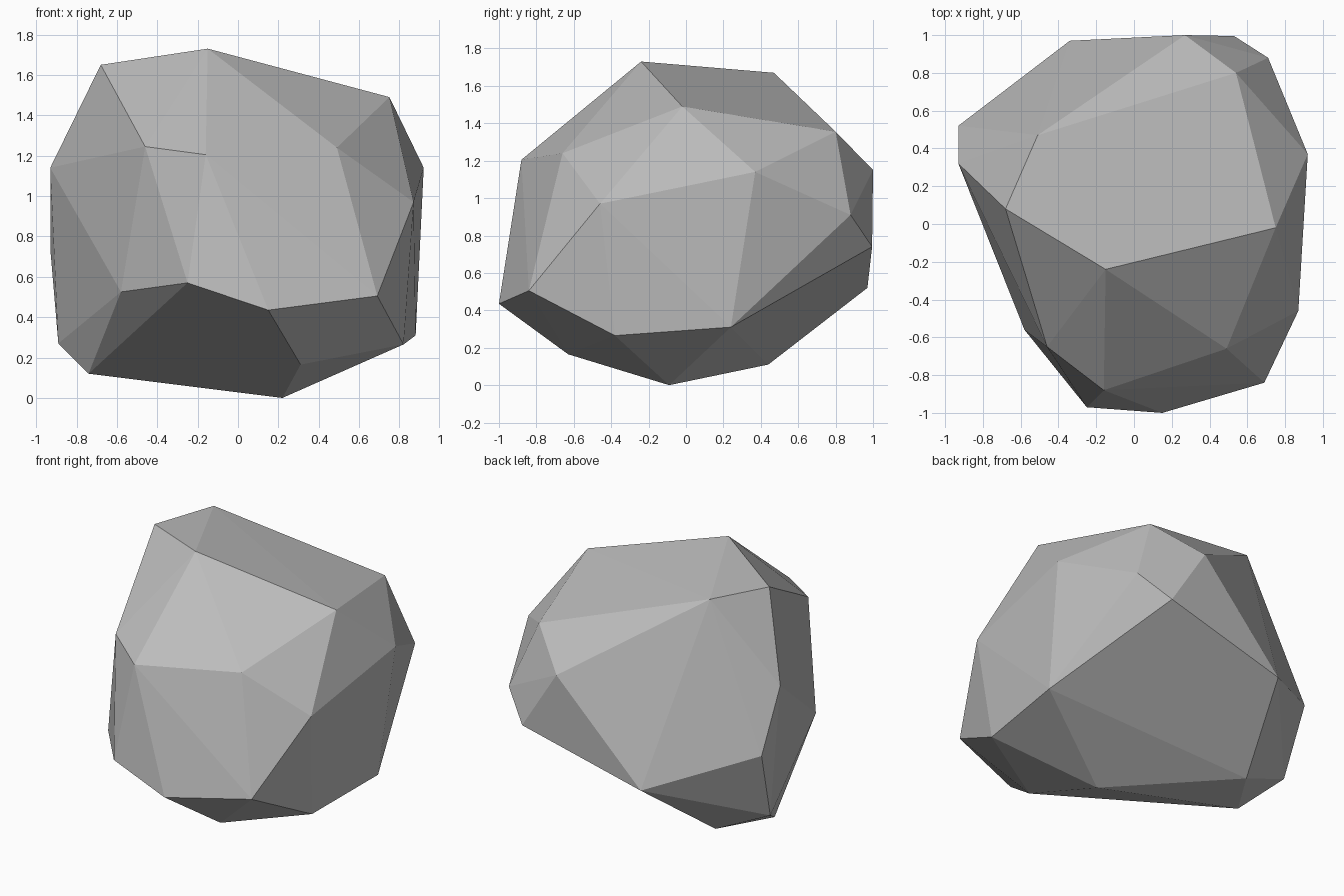
import bpy
import bmesh

# Remove the default object
default_object = bpy.data.objects.get("Cube")
if default_object is not None:
    bpy.data.objects.remove(default_object, do_unlink=True)


def make_material(name, color):
    material = bpy.data.materials.new(name)
    material.use_nodes = True
    material.diffuse_color = color
    shader = material.node_tree.nodes["Principled BSDF"]
    shader.inputs["Base Color"].default_value = color
    shader.inputs["Roughness"].default_value = 0.9
    return material


def make_hull(name, points, material):
    """Wrap a faceted, flat-shaded convex skin around the given corners."""
    bm = bmesh.new()
    for point in points:
        bm.verts.new(point)
    hull = bmesh.ops.convex_hull(bm, input=bm.verts, use_existing_faces=False)
    # Drop any corner that ended up inside the skin
    loose = {v for v in hull["geom_interior"] + hull["geom_unused"]
             if isinstance(v, bmesh.types.BMVert)}
    bmesh.ops.delete(bm, geom=list(loose), context='VERTS')
    bmesh.ops.recalc_face_normals(bm, faces=bm.faces)
    for face in bm.faces:
        face.smooth = False
    mesh = bpy.data.meshes.new(name)
    bm.to_mesh(mesh)
    bm.free()
    mesh.materials.append(material)
    rock = bpy.data.objects.new(name, mesh)
    bpy.context.collection.objects.link(rock)
    return rock


# Chiselled corners of the boulder, grouped by region
crown = [(-.68, .08, 1.65), (-.15, -.24, 1.73), (.75, -.02, 1.49),
         (.54, .8, 1.355), (-.51, .47, 1.67)]
front_brow = [(-.46, -.65, 1.245), (-.16, -.88, 1.205), (.49, -.66, 1.24)]
front_foot = [(-.58, -.56, .525), (-.25, -.97, .57), (.15, -1, .435),
              (.69, -.84, .505)]
left_side = [(.92, .37, 1.14), (.87, -.46, .97), (.88, .24, .31),
             (.82, -.38, .265)]
right_side = [(-.93, .32, 1.14), (-.93, .52, .74), (-.89, .37, .27)]
back_side = [(.27, 1, 1.15), (.71, .88, .91), (.53, .995, .74),
             (-.34, .97, .52)]
underside = [(.22, -.09, 0), (.31, -.63, .165), (-.74, .11, .12),
             (-.53, .44, .11)]

stone_grey = make_material("stone grey", (.5, .5, .5, 1))
make_hull("boulder",
          crown + front_brow + front_foot + left_side + right_side
          + back_side + underside,
          stone_grey)
